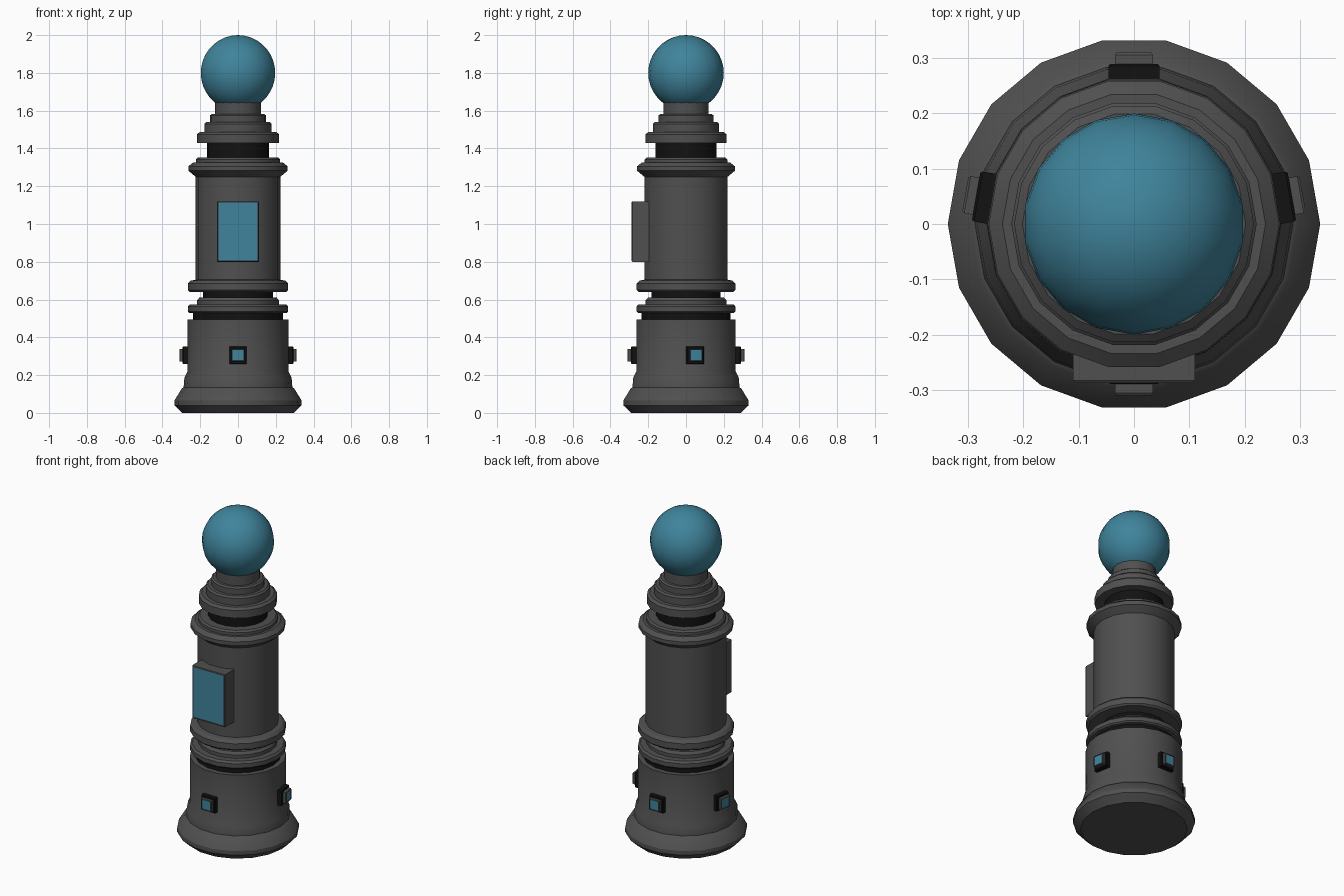
import bpy, bmesh
from math import cos, sin, pi, radians
from mathutils import Matrix

if "Cube" in bpy.data.objects:
    bpy.data.objects.remove(bpy.data.objects["Cube"])

SIDES = 18


def material(name, rgb):
    m = bpy.data.materials.new(name)
    m.diffuse_color = (*rgb, 1)
    m.use_nodes = True
    m.node_tree.nodes["Principled BSDF"].inputs["Base Color"].default_value = m.diffuse_color
    return m


GREY = material("dark_grey", (0.08, 0.08, 0.08))
BLACK = material("black", (0.006, 0.006, 0.006))
TEAL = material("teal", (0.05, 0.23, 0.33))


def finish(name, bm, mats, smooth=True):
    bmesh.ops.recalc_face_normals(bm, faces=bm.faces)
    mesh = bpy.data.meshes.new(name)
    bm.to_mesh(mesh)
    bm.free()
    obj = bpy.data.objects.new(name, mesh)
    bpy.context.collection.objects.link(obj)
    for m in mats:
        mesh.materials.append(m)
    if smooth:
        bpy.ops.object.select_all(action='DESELECT')
        obj.select_set(True)
        bpy.context.view_layer.objects.active = obj
        bpy.ops.object.shade_smooth_by_angle(angle=radians(30))
    return obj


def lathe(name, profile, mat):
    """Spin (radius, z) points round the z axis; sections join end to end."""
    bm = bmesh.new()
    rings = []
    for r, z in profile:
        rings.append([bm.verts.new((r * cos(2 * pi * i / SIDES), r * sin(2 * pi * i / SIDES), z))
                      for i in range(SIDES)])
    for a, b in zip(rings, rings[1:]):
        for i in range(SIDES):
            j = (i + 1) % SIDES
            bm.faces.new((a[i], a[j], b[j], b[i]))
    if profile[0][1] == 0:
        bm.faces.new(rings[0][::-1])
    obj = finish(name, bm, [mat])
    # open sections: make sure the surface faces outward
    mesh = obj.data
    if sum(p.normal.xy.dot(p.center.xy) * p.area for p in mesh.polygons) < 0:
        mesh.flip_normals()
    return obj


def block(name, half_w, half_h, near, far, z, angle, mat, chamfer, rim=0.0):
    """Box on the side of the column, chamfered in front, with an optional recessed teal face."""
    bm = bmesh.new()
    body = far - chamfer
    bmesh.ops.create_cube(bm, size=1, matrix=Matrix.Translation((0, -(near + body) / 2, z))
                          @ Matrix.Diagonal((2 * half_w, body - near, 2 * half_h, 1)))
    bm.normal_update()
    front = min(bm.faces, key=lambda f: f.calc_center_median().y)
    bmesh.ops.inset_region(bm, faces=[front], thickness=chamfer, depth=chamfer)
    if rim:
        bmesh.ops.inset_region(bm, faces=[front], thickness=rim, depth=0)
        bmesh.ops.inset_region(bm, faces=[front], thickness=0.001, depth=-0.004)
        front.material_index = 1
    bmesh.ops.rotate(bm, verts=bm.verts, matrix=Matrix.Rotation(radians(angle + 90), 3, 'Z'))
    return finish(name, bm, [mat, TEAL], smooth=False)


# Column sections, bottom to top
lathe("base", [(0.295, 0), (0.337, 0.04), (0.337, 0.065), (0.297, 0.13), (0.288, 0.135),
               (0.284, 0.185), (0.267, 0.22), (0.267, 0.495), (0.238, 0.495)], GREY)
lathe("lower_groove", [(0.238, 0.495), (0.238, 0.53)], BLACK)
lathe("lower_ring", [(0.238, 0.53), (0.258, 0.53), (0.266, 0.538), (0.266, 0.563), (0.255, 0.575),
                     (0.218, 0.575), (0.218, 0.595), (0.205, 0.61), (0.185, 0.61)], GREY)
lathe("middle_groove", [(0.185, 0.61), (0.185, 0.64)], BLACK)
lathe("body", [(0.185, 0.64), (0.255, 0.64), (0.265, 0.65), (0.265, 0.685), (0.25, 0.70),
               (0.224, 0.705), (0.224, 1.25), (0.263, 1.282), (0.263, 1.305), (0.238, 1.325),
               (0.222, 1.325), (0.222, 1.342), (0.212, 1.352), (0.165, 1.352)], GREY)
lathe("upper_groove", [(0.165, 1.352), (0.165, 1.428)], BLACK)
lathe("cap", [(0.165, 1.428), (0.217, 1.428), (0.217, 1.475), (0.202, 1.488), (0.178, 1.488),
              (0.178, 1.53), (0.168, 1.54), (0.148, 1.54), (0.148, 1.575), (0.138, 1.583),
              (0.122, 1.583), (0.122, 1.65)], GREY)

# Globe
bm = bmesh.new()
bmesh.ops.create_uvsphere(bm, u_segments=SIDES, v_segments=SIDES, radius=0.2,
                          matrix=Matrix.Translation((0, 0, 1.8)))
finish("globe", bm, [TEAL])

# Display panel on the front
block("display_panel", 0.11, 0.16, 0.19, 0.288, 0.96, -90, GREY, 0.005, 0.004)

# Four small lights on the base, each on the middle of a facet
for side, angle in (("front", -90), ("right", 10), ("back", 90), ("left", 170)):
    block(side + "_light_plate", 0.046, 0.046, 0.25, 0.29, 0.305, angle, BLACK, 0.004)
    block(side + "_light", 0.034, 0.034, 0.28, 0.31, 0.305, angle, GREY, 0.004, 0.003)
